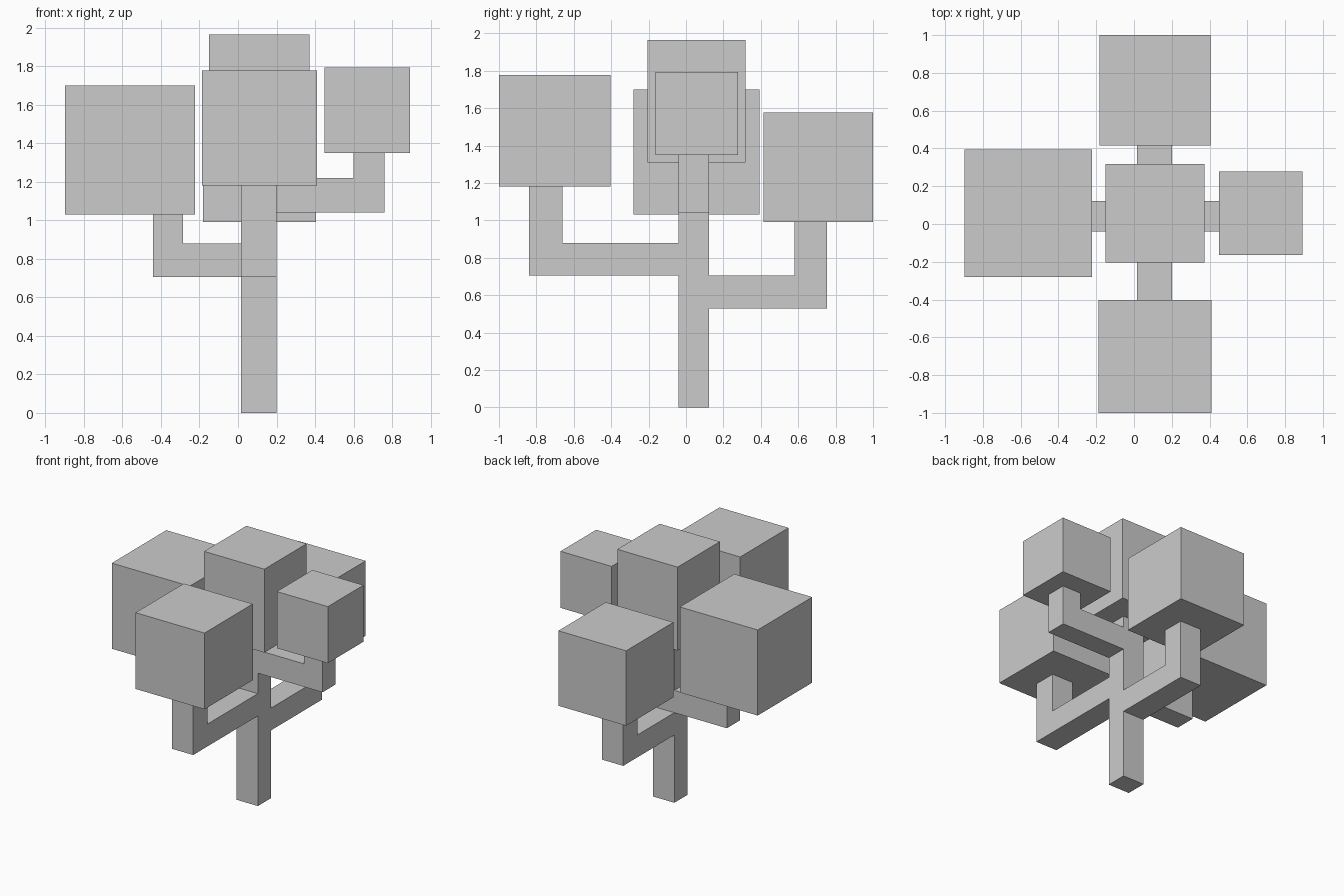
import bpy, bmesh
from mathutils import Vector, Matrix

if "Cube" in bpy.data.objects:
    bpy.data.objects.remove(bpy.data.objects["Cube"])


def add_box(bm, lo, hi):
    lo, hi = Vector(lo), Vector(hi)
    bmesh.ops.create_cube(bm, size=1, matrix=Matrix.Translation((lo + hi) / 2)
                          @ Matrix.Diagonal((*(hi - lo), 1)))


def finish(bm, name):
    bm.normal_update()
    mesh = bpy.data.meshes.new(name)
    bm.to_mesh(mesh)
    bm.free()
    bpy.context.collection.objects.link(bpy.data.objects.new(name, mesh))


def find(bm, normal, point):
    """Face with the given normal whose centre is nearest to point."""
    bm.normal_update()
    faces = [f for f in bm.faces if f.normal.dot(Vector(normal)) > 0.9]
    return min(faces, key=lambda f: (f.calc_center_median() - Vector(point)).length)


def extrude(bm, face, offset):
    new = bmesh.ops.extrude_discrete_faces(bm, faces=[face])["faces"][0]
    bmesh.ops.translate(bm, verts=new.verts, vec=offset)
    return new


# Trunk, extruded upwards with a loop at each branch height
X0, X1, Y0, Y1 = 0.015, 0.20, -0.04, 0.123
levels = [0, 0.53, 0.705, 0.88, 1.04, 1.22, 1.31]
bm = bmesh.new()
add_box(bm, (X0, Y0, 0), (X1, Y1, levels[1]))
top = find(bm, (0, 0, 1), (0, 0, 1))
for a, b in zip(levels[1:], levels[2:]):
    top = extrude(bm, top, (0, 0, b - a))

# Branches: out from the trunk side, then up from the elbow
cx, cy = (X0 + X1) / 2, (Y0 + Y1) / 2
branches = [  # direction, trunk side, level index, inner reach, outer reach, tip height
    ((0, 1, 0), Y1, 1, 0.58, 0.755, 0.99),
    ((0, -1, 0), -Y0, 2, 0.66, 0.84, 1.18),
    ((-1, 0, 0), -X0, 2, 0.285, 0.44, 1.03),
    ((1, 0, 0), X1, 4, 0.60, 0.76, 1.35),
]
for direction, side, i, inner, outer, tip in branches:
    d = Vector(direction)
    across = Vector((cx, cy, 0)) * (Vector((1, 1, 0)) - Vector(map(abs, d)))
    z0, z1 = levels[i], levels[i + 1]
    face = find(bm, d, across + d * side + Vector((0, 0, (z0 + z1) / 2)))
    face = extrude(bm, face, d * (inner - side))
    extrude(bm, face, d * (outer - inner))
    elbow = find(bm, (0, 0, 1), across + d * (inner + outer) / 2 + Vector((0, 0, z1)))
    extrude(bm, elbow, (0, 0, tip - z1))
finish(bm, "trunk_and_branches")

# Foliage blocks
foliage = {
    "foliage_top": ((-0.15, -0.205, 1.31), (0.372, 0.318, 1.963)),
    "foliage_left": ((-0.897, -0.28, 1.03), (-0.222, 0.394, 1.70)),
    "foliage_right": ((0.45, -0.163, 1.35), (0.892, 0.278, 1.793)),
    "foliage_front": ((-0.187, -1.0, 1.18), (0.41, -0.403, 1.777)),
    "foliage_back": ((-0.182, 0.415, 0.99), (0.405, 1.0, 1.577)),
}
for name, (lo, hi) in foliage.items():
    bm = bmesh.new()
    add_box(bm, lo, hi)
    finish(bm, name)
